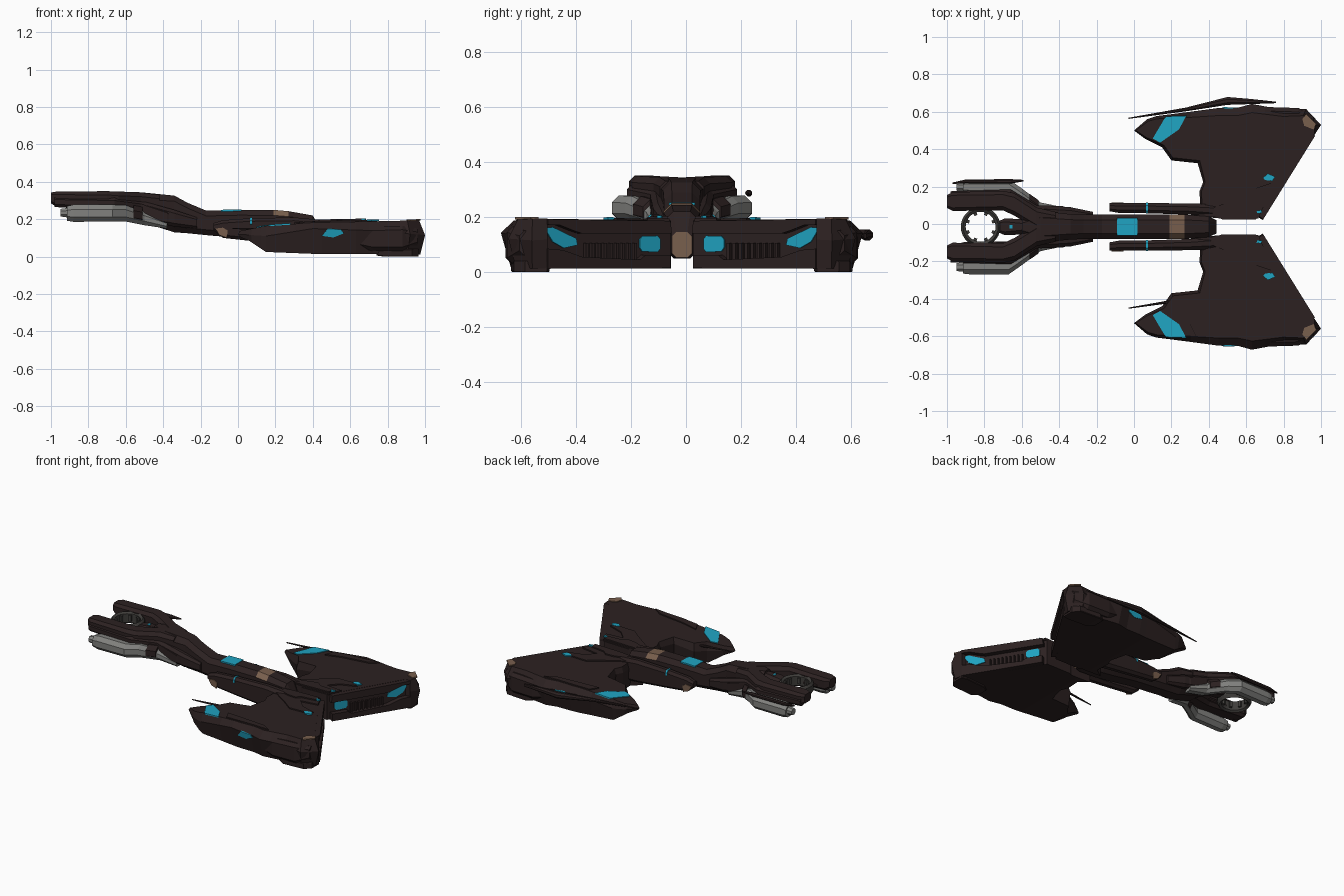
import bpy, bmesh, math
from mathutils import Vector

SHIFT = -0.015  # the hull's symmetry plane sits slightly off centre


def material(name, rgb):
    m = bpy.data.materials.new(name)
    m.diffuse_color = (*rgb, 1)
    return m


HULL = material("dark hull", (0.025, 0.0152, 0.0152))
CYAN = material("cyan glow", (0.014, 0.37, 0.54))
BROWN = material("tan brown", (0.19, 0.115, 0.075))
GREY = material("pale grey", (0.22, 0.22, 0.21))
IRON = material("iron grey", (0.050, 0.047, 0.043))


def finish(bm, name, mats, mirror=False, rule=None):
    if mirror:
        d = bmesh.ops.duplicate(bm, geom=bm.verts[:] + bm.edges[:] + bm.faces[:])
        for v in d["geom"]:
            if isinstance(v, bmesh.types.BMVert):
                v.co.y *= -1
    bmesh.ops.recalc_face_normals(bm, faces=bm.faces[:])
    bm.normal_update()
    if rule:
        for f in bm.faces:
            f.material_index = rule(f.calc_center_median(), f.normal)
    for v in bm.verts:
        v.co.y += SHIFT
    me = bpy.data.meshes.new(name)
    bm.to_mesh(me)
    bm.free()
    for m in mats if isinstance(mats, list) else [mats]:
        me.materials.append(m)
    ob = bpy.data.objects.new(name, me)
    bpy.context.collection.objects.link(ob)


def skin(bm, rings):
    n = len(rings[0])
    vs = [[bm.verts.new(p) for p in r] for r in rings]
    for a, b in zip(vs, vs[1:]):
        for i in range(n):
            bm.faces.new((a[i], a[(i + 1) % n], b[(i + 1) % n], b[i]))
    bm.faces.new(vs[0])
    bm.faces.new(vs[-1])


def loft(name, stations, mats, mirror=True, chamfer=0.3, rule=None):
    """Octagonal sections along x: (x, y centre, half width, z low, z high)."""
    rings = []
    for x, y, w, lo, hi in stations:
        c = chamfer * min(2 * w, hi - lo)
        rings.append([(x, y - w + c, lo), (x, y + w - c, lo), (x, y + w, lo + c), (x, y + w, hi - c),
                      (x, y + w - c, hi), (x, y - w + c, hi), (x, y - w, hi - c), (x, y - w, lo + c)])
    bm = bmesh.new()
    skin(bm, rings)
    finish(bm, name, mats, mirror, rule)


def plate(name, pts, depth, mat, mirror=True):
    bm = bmesh.new()
    d = Vector(depth)
    skin(bm, [[Vector(p) - d / 2 for p in pts], [Vector(p) + d / 2 for p in pts]])
    finish(bm, name, mat, mirror)


def interp(table, x):
    for (x0, a), (x1, b) in zip(table, table[1:]):
        if x <= x1:
            return a + (b - a) * max(0, (x - x0) / (x1 - x0))
    return table[-1][1]


TOP = [(0, .135), (.15, .165), (.4, .182), (.7, .188), (1, .195)]
BOTTOM = [(0, .11), (.06, .085), (.15, .025), (.4, .015), (1, .012)]
MID = [(0, .12), (.15, .11), (.4, .15), (.7, .14), (1, .115)]


def top(x, lift=0.0):
    return interp(TOP, x) + lift


# Wings: plan outline (x, y, bevel inset), sloped in x; the rear edge is set back between two lips
outline = [(0, .515, .006), (.06, .47, .01), (.15, .425, .015), (.2, .355, .015), (.34, .34, .015),
           (.37, .24, .01), (.35, .19, .01), (.355, .10, .01), (.30, .05, 0), (.45, .05, 0),
           (.47, .04, 0), (.652, .04, 0), (.93, .488, 0), (.963, .488, 0), (1.0, .545, .025), (.92, .63, .035),
           (.80, .625, .035), (.63, .657, .045), (.55, .635, .04), (.45, .635, .04), (.30, .615, .03),
           (.12, .592, .015), (.07, .575, .012)]


def inset_ring(k, level):
    ring = []
    for i, (x, y, d) in enumerate(outline):
        p, a, b = Vector((x, y)), Vector(outline[i - 1][:2]), Vector(outline[(i + 1) % len(outline)][:2])
        e1, e2 = (p - a).normalized(), (b - p).normalized()
        n1, n2 = Vector((-e1.y, e1.x)), Vector((-e2.y, e2.x))
        q = p + (n1 + n2) / max(0.5, 1 + n1.dot(n2)) * d * k
        ring.append((q.x, q.y, level))
    return ring


bm = bmesh.new()
skin(bm, [inset_ring(.8, 0), inset_ring(0, .5), inset_ring(1, 1)])
for x in (.06, .15, .4, .7):
    bmesh.ops.bisect_plane(bm, geom=bm.verts[:] + bm.edges[:] + bm.faces[:],
                           plane_co=(x, 0, 0), plane_no=(1, 0, 0))
for v in bm.verts:
    v.co.z = interp([(0, interp(BOTTOM, v.co.x)), (.5, interp(MID, v.co.x)), (1, top(v.co.x))], v.co.z)
finish(bm, "wings", HULL, True)


# Painted and raised plates on the wing tops
def top_plate(name, pts, mat, lift=.001, thick=.008):
    plate(name, [(x, y, top(x, lift)) for x, y in pts], (0, 0, thick), mat)


top_plate("wing_nose_glow", [(.10, .472), (.14, .45), (.24, .52), (.28, .594), (.17, .59)], CYAN)
top_plate("wing_tip_patch", [(.90, .575), (.92, .605), (.975, .55), (.96, .52), (.91, .54)], BROWN, .002)
top_plate("wing_inner_step", [(.30, .06), (.36, .105), (.50, .20), (.58, .262), (.70, .262), (.745, .235),
                              (.64, .20), (.58, .14), (.70, .125), (.665, .045), (.46, .045)], HULL, .002, .012)
top_plate("wing_inner_step_upper", [(.33, .06), (.47, .12), (.53, .125), (.56, .10), (.66, .09),
                                    (.66, .05), (.46, .05)], HULL, .008, .016)
top_plate("wing_rear_glow", [(.69, .262), (.715, .285), (.755, .268), (.74, .245), (.70, .25)], CYAN, .006)
top_plate("wing_small_glow", [(.655, .085), (.68, .09), (.685, .075), (.66, .07)], CYAN, .013)
top_plate("wing_outer_step", [(.30, .52), (.42, .54), (.60, .56), (.66, .60), (.56, .592), (.45, .59), (.33, .58)],
          HULL, .003, .010)


# Engine glow and ribs in the swept rear recess, between overhanging lips
def rear_plate(name, yz, mat, thick=.008, base=.654):
    pts = [(base + (y - .04) * .6207, y, z) for y, z in yz]
    plate(name, pts, (.85 * thick, -.53 * thick, 0), mat)


rear_plate("outer_engine_glow", [(.50, .16), (.47, .163), (.385, .122), (.38, .098), (.43, .087), (.47, .11)], CYAN)
rear_plate("inner_engine_glow", [(.08, .085), (.09, .072), (.145, .075), (.155, .09), (.155, .118),
                                 (.145, .13), (.09, .132), (.08, .12)], CYAN)
rear_plate("rear_upper_lip", [(.045, .14), (.37, .14), (.40, .15), (.45, .17), (.495, .172), (.495, .192),
                              (.05, .186)], HULL, .034, .671)
rear_plate("rear_lower_lip", [(.05, .014), (.495, .012), (.495, .085), (.44, .08), (.37, .055), (.16, .045),
                              (.14, .062), (.05, .062)], HULL, .034, .671)
for i in range(9):
    y = .17 + i * .022
    rear_plate("rear_rib", [(y, .045), (y + .01, .045), (y + .01, .105), (y, .105)], HULL, .03)

# Outer flank glow under the wing's widest line
plate("flank_glow", [(x, interp([(.30, .615), (.45, .635), (.55, .635), (.63, .657)], x) - (.152 - z) * .23 + .001, z)
                     for x, z in [(.45, .112), (.51, .103), (.565, .125), (.55, .145), (.48, .15)]],
      (0, .008, -.002), CYAN)

# Outer armour and feet
loft("outer_armour", [(.64, .60, .03, .05, .12), (.72, .605, .035, .03, .16), (.88, .60, .035, .03, .165),
                      (.96, .56, .03, .06, .15)], HULL)
loft("feet", [(.74, .56, .04, .006, .04), (.78, .555, .065, 0, .04), (.93, .545, .065, 0, .04),
              (.965, .53, .04, 0, .04)], HULL, chamfer=.1)

# Side fins: same shape on both wings, not mirrored
for name, dy in (("right_fin", 1.015), ("left_fin", 0)):
    o = dy - SHIFT
    loft(name, [(-.03, -.45 + o, .003, .148, .154), (.28, -.402 + o, .010, .135, .155),
                (.50, -.357 + o, .021, .115, .155), (.62, -.360 + o, .014, .12, .15),
                (.76, -.365 + o, .004, .122, .14)], HULL, False)

# Long spine with brown band and rear cap
loft("spine", [(-.60, 0, .035, .25, .343), (-.50, 0, .085, .18, .342), (-.34, 0, .068, .13, .326),
               (-.27, 0, .065, .125, .288), (-.17, 0, .065, .115, .246), (0, 0, .065, .10, .25),
               (.19, 0, .066, .07, .25), (.27, 0, .066, .06, .243), (.40, 0, .055, .05, .22), (.44, 0, .036, .052, .145)],
     [HULL, BROWN], False, .22,
     rule=lambda c, n: int((.19 < c.x < .27 and n.z > .3) or c.x > .435))
plate("spine_glow", [(-.09, -.047, .246), (.02, -.047, .248), (.02, .047, .248), (-.09, .047, .246)],
      (0, 0, .009), CYAN, False)

# Side booms between spine and wings
loft("booms", [(-.13, .105, .022, .14, .18), (-.08, .10, .026, .10, .195), (.06, .10, .027, .085, .205),
               (.30, .095, .03, .06, .21), (.46, .085, .035, .05, .195)], HULL)
loft("boom_stripe", [(.065, .10, .029, .16, .208), (.075, .10, .029, .16, .209)], CYAN)
plate("boom_nose_patch", [(-.12, .128, .15), (-.10, .1275, .115), (-.06, .128, .10), (-.055, .128, .14), (-.08, .128, .155)],
      (0, .006, 0), BROWN)

# Forked head prongs
loft("prongs", [(-1, .135, .035, .285, .343), (-.97, .135, .05, .265, .348), (-.70, .14, .052, .25, .35),
                (-.64, .12, .06, .235, .348), (-.52, .045, .058, .19, .344), (-.42, .03, .05, .17, .33)], HULL,
     chamfer=.2)
loft("prong_ridges", [(-.98, .165, .025, .265, .32), (-.66, .175, .025, .25, .315), (-.52, .085, .03, .20, .30),
                      (-.34, .075, .03, .16, .25), (-.22, .06, .02, .15, .21)], HULL)

# Grey cannon pods under the prongs
loft("cannon_pods", [(-.95, .215, .022, .215, .255), (-.915, .215, .024, .21, .26), (-.914, .212, .038, .192, .27),
                     (-.88, .212, .042, .186, .278), (-.67, .212, .042, .188, .278), (-.60, .165, .04, .188, .275),
                     (-.50, .09, .04, .168, .24), (-.38, .075, .03, .15, .19)], GREY)
loft("pod_clamps", [(-.56, .13, .047, .18, .275), (-.51, .095, .047, .172, .265)], HULL)
loft("neck_blocks", [(-.54, .09, .02, .21, .28), (-.50, .09, .025, .19, .29), (-.38, .085, .025, .17, .25),
                     (-.34, .08, .015, .17, .21)], HULL)

# Thin head rails, offset like the side fins
for name, y in (("right_head_rail", .228), ("left_head_rail", -.105)):
    loft(name, [(-.97, y - SHIFT - .01, .004, .284, .29), (-.90, y - SHIFT, .01, .275, .298),
                (-.66, y - SHIFT, .012, .275, .298), (-.59, y - SHIFT + .004, .004, .284, .292)], HULL, False)

# Ring held in the fork, with teeth and bracket
bm = bmesh.new()
N = 28
section = [(.080, .26), (.094, .25), (.106, .27), (.106, .315), (.094, .33), (.080, .32)]
ring = [[bm.verts.new((-.82 + r * math.cos(a), r * math.sin(a), z)) for r, z in section]
        for a in (2 * math.pi * i / N for i in range(N))]
for i in range(N):
    a, b = ring[i], ring[(i + 1) % N]
    for j in range(6):
        bm.faces.new((a[j], a[(j + 1) % 6], b[(j + 1) % 6], b[j]))
finish(bm, "ring", IRON)
for i in range(8):
    a = math.pi * (i + .5) / 4
    pts = [(-.82 + r * math.cos(a + t), r * math.sin(a + t), .295)
           for r, t in ((.066, -.12), (.084, -.12), (.084, .12), (.066, .12))]
    plate("ring_tooth", pts, (0, 0, .04), IRON, False)
loft("ring_bracket", [(-.725, 0, .03, .28, .315), (-.69, 0, .045, .265, .325), (-.58, 0, .04, .25, .33)], HULL, False)
plate("bracket_glow", [(-.665, -.01, .3265), (-.65, -.01, .3265), (-.65, .01, .3265), (-.665, .01, .3265)],
      (0, 0, .006), CYAN, False)
loft("ring_struts", [(-.85, .10, .012, .285, .315), (-.79, .10, .012, .285, .315)], IRON)
